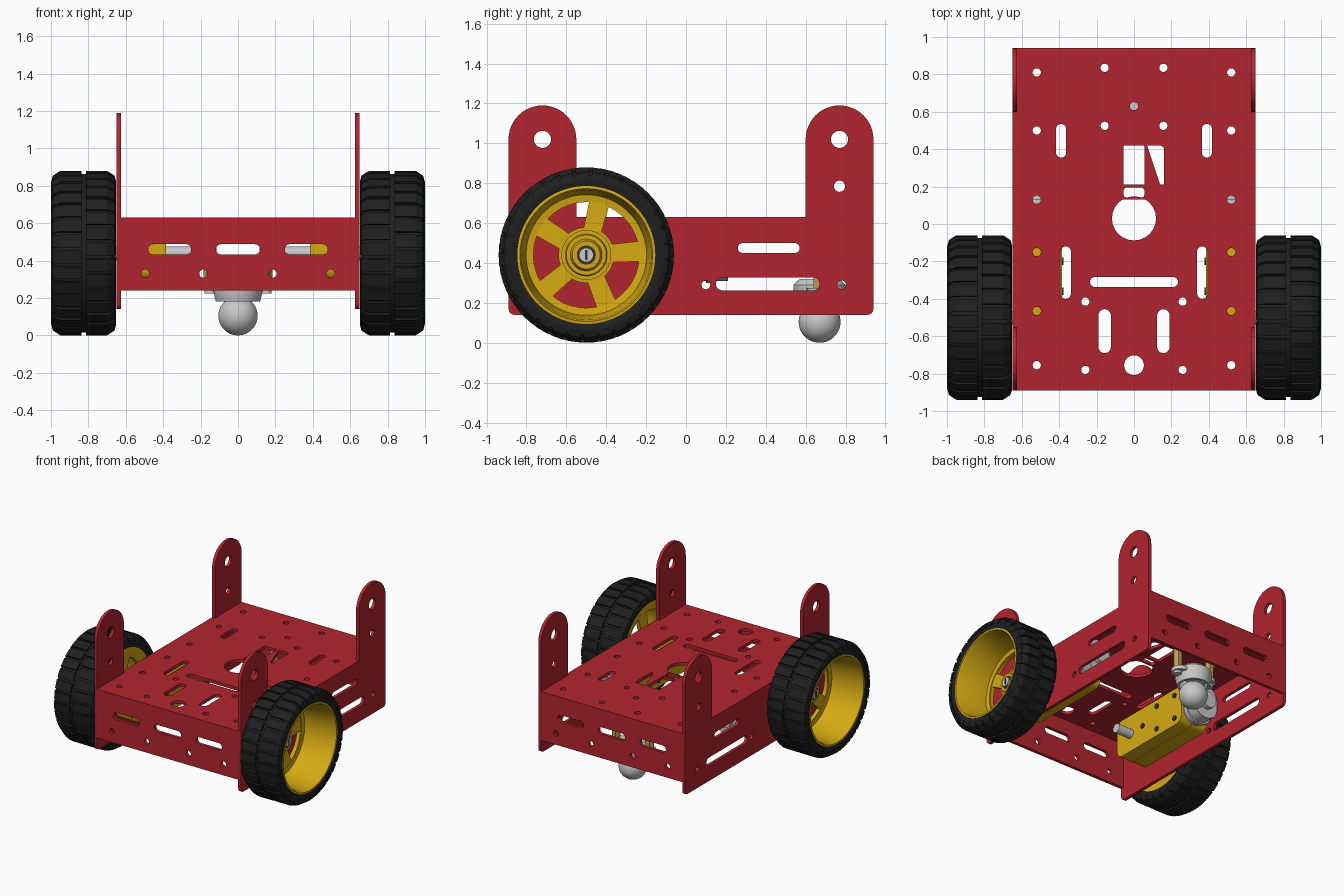
import bpy, bmesh
from math import sin, cos, pi, radians
from mathutils import Matrix, Vector

if "Cube" in bpy.data.objects:
    bpy.data.objects.remove(bpy.data.objects["Cube"], do_unlink=True)


def material(name, r, g, b):
    m = bpy.data.materials.new(name)
    m.use_nodes = True
    m.diffuse_color = (r, g, b, 1)
    m.node_tree.nodes["Principled BSDF"].inputs["Base Color"].default_value = (r, g, b, 1)
    return m


RED = material("red metal", .45, .018, .029)
YELLOW = material("yellow plastic", .67, .4, .006)
BLACK = material("black rubber", .014, .014, .014)
SILVER = material("silver", .58, .58, .58)
BRASS = material("brass", .5, .34, .09)
DARK = material("dark screw", .04, .035, .025)

parts = []
# Drawing planes: columns are u, v and normal
TOP = Matrix.Identity(3)
SIDE = Matrix(((0, 0, 1), (1, 0, 0), (0, 1, 0)))
FRONT = Matrix(((1, 0, 0), (0, 0, -1), (0, 1, 0)))


def finish(name, mesh, mat, mirror):
    mesh.materials.clear()
    mesh.materials.append(mat)
    ob = bpy.data.objects.new(name, mesh)
    bpy.context.collection.objects.link(ob)
    if mirror:
        ob.modifiers.new("mirror", "MIRROR").use_axis = (True, False, False)
    parts.append(ob)
    return ob


def arc(cx, cy, r, a0, a1, n=8):
    return [(cx + r * cos(radians(a0 + (a1 - a0) * i / n)),
             cy + r * sin(radians(a0 + (a1 - a0) * i / n))) for i in range(n + 1)]


def rounded(cx, cy, w, h, r=None):
    """Rounded rectangle, or a slot when no radius is given."""
    r = min(w, h) / 2 if r is None else r
    a, b = w / 2 - r, h / 2 - r
    pts = []
    for sx, sy, start in ((1, 1, 0), (-1, 1, 90), (-1, -1, 180), (1, -1, 270)):
        for p in arc(cx + sx * a, cy + sy * b, r, start, start + 90, 6):
            if not pts or (Vector(p) - Vector(pts[-1])).length > 1e-4:
                pts.append(p)
    if (Vector(pts[0]) - Vector(pts[-1])).length < 1e-4:
        pts.pop()
    return pts


def hole(x, y, r=.022):
    return rounded(x, y, 2 * r, 2 * r)


def both(shape, x, *rest):
    return [shape(x, *rest), shape(-x, *rest)]


def plate(name, loops, plane, low, high, mat, mirror=False):
    """Filled outline with holes, between two positions along the plane normal."""
    cu = bpy.data.curves.new(name, "CURVE")
    cu.dimensions, cu.fill_mode = "2D", "BOTH"
    cu.extrude = (high - low) / 2
    for loop in loops:
        sp = cu.splines.new("POLY")
        sp.points.add(len(loop) - 1)
        for p, (u, v) in zip(sp.points, loop):
            p.co = (u, v, 0, 1)
        sp.use_cyclic_u = True
    tmp = bpy.data.objects.new(name + "_outline", cu)
    bpy.context.collection.objects.link(tmp)
    bpy.context.view_layer.update()
    mesh = bpy.data.meshes.new_from_object(
        tmp.evaluated_get(bpy.context.evaluated_depsgraph_get()))
    bpy.data.objects.remove(tmp, do_unlink=True)
    bm = bmesh.new()
    bm.from_mesh(mesh)
    bmesh.ops.remove_doubles(bm, verts=bm.verts, dist=1e-5)
    bmesh.ops.translate(bm, verts=bm.verts, vec=(0, 0, (low + high) / 2))
    bmesh.ops.transform(bm, verts=bm.verts, matrix=plane.to_4x4())
    bmesh.ops.recalc_face_normals(bm, faces=bm.faces)
    bm.to_mesh(mesh)
    bm.free()
    return finish(name, mesh, mat, mirror)


def lathe(name, profile, plane, centre, mat, mirror=False, ring=False, n=64):
    """Turn (along, radius) points about the plane normal."""
    bm = bmesh.new()
    vs = [bm.verts.new((r, 0, t)) for t, r in profile]
    edges = [bm.edges.new(e) for e in zip(vs, vs[1:] + (vs[:1] if ring else []))]
    bmesh.ops.spin(bm, geom=vs + edges, axis=(0, 0, 1), cent=(0, 0, 0),
                   angle=2 * pi, steps=n)
    bmesh.ops.remove_doubles(bm, verts=bm.verts, dist=1e-5)
    bmesh.ops.transform(bm, verts=bm.verts,
                        matrix=Matrix.Translation(centre) @ plane.to_4x4())
    bmesh.ops.recalc_face_normals(bm, faces=bm.faces)
    mesh = bpy.data.meshes.new(name)
    bm.to_mesh(mesh)
    bm.free()
    return finish(name, mesh, mat, mirror)


def rod(name, low, high, r, plane, centre, mat, mirror=False, n=32):
    return lathe(name, [(low, 0), (low, r), (high, r), (high, 0)],
                 plane, centre, mat, mirror, n=n)


# Deck
deck = [rounded(0, .025, 1.252, 1.782, .001),
        rounded(0, .03, .236, .236), rounded(0, -.31, .47, .055),
        hole(0, -.755, .053), hole(0, .63),
        rounded(0, .315, .11, .21, .003), rounded(0, .168, .11, .053, .015),
        [(.07, .42), (.145, .42), (.16, .405), (.16, .21), (.14, .21)]]
deck += both(rounded, .157, -.573, .066, .235)
deck += both(rounded, .39, .445, .055, .18) + both(rounded, .365, -.26, .055, .28)
for x, y in ((.52, .81), (.157, .835), (.157, .525), (.52, .5), (.52, .13), (.52, -.15),
             (.52, -.465), (.52, -.755), (.26, -.415), (.26, -.78)):
    deck += both(hole, x, y)
plate("deck", deck, TOP, .605, .63, RED)

# End walls
wall = [rounded(0, .435, 1.252, .39, .002), rounded(0, .46, .235, .055)]
wall += both(rounded, .365, .46, .23, .055) + both(hole, .185, .33) + both(hole, .495, .33)
plate("front_wall", wall, FRONT, .865, .89, RED)
plate("back_wall", wall, FRONT, -.94, -.915, RED)

# Side walls with upright tabs
outline = (arc(-.86, .17, .03, 180, 270, 4) + arc(.91, .17, .03, 270, 360, 4)
           + arc(.77, 1.02, .17, 0, 180, 24) + [(.6, .63), (-.55, .63)]
           + arc(-.72, 1.02, .17, 0, 180, 24))
side = [outline, rounded(.415, .475, .31, .05), rounded(.41, .295, .52, .065),
        hole(.10, .29), hole(.78, .29), hole(-.5, .445, .06)]
for y in (-.72, .77):
    side += [hole(y, 1.02, .043), hole(y, .785, .028)]
plate("side_wall", side, SIDE, .625, .65, RED, True)

# Gear motors
AXLE = Vector((0, -.5, .44))
plate("gearbox", [rounded(-.285, .445, .73, .3, .06)], SIDE, .385, .62, YELLOW, True)
plate("gearbox_seam", [rounded(-.285, .445, .738, .308, .06)], SIDE, .49, .51, YELLOW, True)
plate("gearbox_lug", [rounded(-.67, .445, .1, .1, .02)], SIDE, .48, .52, YELLOW, True)
for i, (y, z) in enumerate(((-.2, .54), (-.2, .35), (-.36, .445), (.0, .54), (.0, .35))):
    rod(f"gearbox_screw_{i}", .378, .386, .02, SIDE, (0, y, z), DARK, True, 16)
plate("motor_can", [rounded(.505, .445, .21, .27, .1)], FRONT, -.21, -.07, SILVER, True)
rod("motor_end", -.25, -.2, .065, FRONT, (.505, 0, .445), SILVER, True)
plate("motor_strap", [rounded(.505, .445, .23, .29, .1)], FRONT, -.13, -.1, SILVER, True)
rod("axle", .25, .8, .036, SIDE, AXLE, SILVER, True)

# Wheels: tyre, rim, spokes, hub
lathe("tyre", [(.665, .345), (.655, .375), (.66, .4), (.68, .418), (.72, .424), (.93, .424),
               (.97, .418), (.99, .4), (.995, .375), (.985, .345)],
      SIDE, AXLE, BLACK, True, True, 96)
lathe("rim", [(.665, .346), (.988, .346), (.99, .333), (.97, .325), (.73, .302),
              (.725, .27), (.69, .27), (.665, .32)], SIDE, AXLE, YELLOW, True, True, 96)
spokes = [arc(AXLE.y, AXLE.z, .305, 0, 357, 119)]
for k in range(5):
    mid, wide, slim = 40 + 72 * k, 25, 17
    spokes.append(arc(AXLE.y, AXLE.z, .265, mid - wide, mid + wide, 10)
                  + arc(AXLE.y, AXLE.z, .14, mid + slim, mid - slim, 6))
plate("spokes", spokes, SIDE, .69, .72, YELLOW, True)
lathe("hub", [(.655, .037), (.655, .1), (.69, .125), (.735, .125), (.735, .105), (.75, .1),
              (.75, .08), (.785, .07), (.785, .037)], SIDE, AXLE, YELLOW, True, True)
lathe("hub_ring", [(.784, .033), (.784, .048), (.79, .048), (.79, .033)],
      SIDE, AXLE, DARK, True, True, 32)
plate("axle_slot", [rounded(AXLE.y, AXLE.z, .012, .05, .002)], SIDE, .798, .804, DARK, True)

# Tread blocks in two staggered rows
bm = bmesh.new()
COUNT = 32
block = [(.012, .41), (.012, .44), (.125, .44), (.165, .414), (.174, .38), (.15, .38)]
for row in (-1, 1):
    for k in range(COUNT):
        mid = 2 * pi * (k + row / 4) / COUNT
        ends = []
        for a in (mid - .078, mid + .078):
            ends.append([bm.verts.new((.825 + row * d, AXLE.y + r * cos(a),
                                       AXLE.z + r * sin(a))) for d, r in block])
            bm.faces.new(ends[-1])
        for i in range(len(block)):
            j = (i + 1) % len(block)
            bm.faces.new((ends[0][i], ends[0][j], ends[1][j], ends[1][i]))
bmesh.ops.recalc_face_normals(bm, faces=bm.faces)
tread = bpy.data.meshes.new("tread_blocks")
bm.to_mesh(tread)
bm.free()
finish("tread_blocks", tread, BLACK, True)

# Ball caster on two standoffs
CASTER = (0, .67, 0)
lathe("caster_ball", [(.105 - .105 * cos(pi * i / 24), .105 * sin(pi * i / 24))
                      for i in range(25)], TOP, CASTER, SILVER, n=48)
lathe("caster_cup", [(.18, .1), (.18, .118), (.235, .132), (.29, .132), (.32, .1), (.32, 0)],
      TOP, CASTER, SILVER, n=48)
plate("caster_flange", [rounded(0, .67, .38, .13), *both(hole, .15, .67, .015)],
      TOP, .245, .275, SILVER)
rod("standoff", .275, .606, .034, TOP, (.15, .67, 0), BRASS, True, 6)
rod("caster_screw", .225, .245, .03, TOP, (.15, .67, 0), SILVER, True, 16)

# Crisp edges, smooth curves
bpy.ops.object.select_all(action="DESELECT")
for ob in parts:
    ob.select_set(True)
bpy.context.view_layer.objects.active = parts[0]
bpy.ops.object.shade_smooth_by_angle(angle=radians(30))
